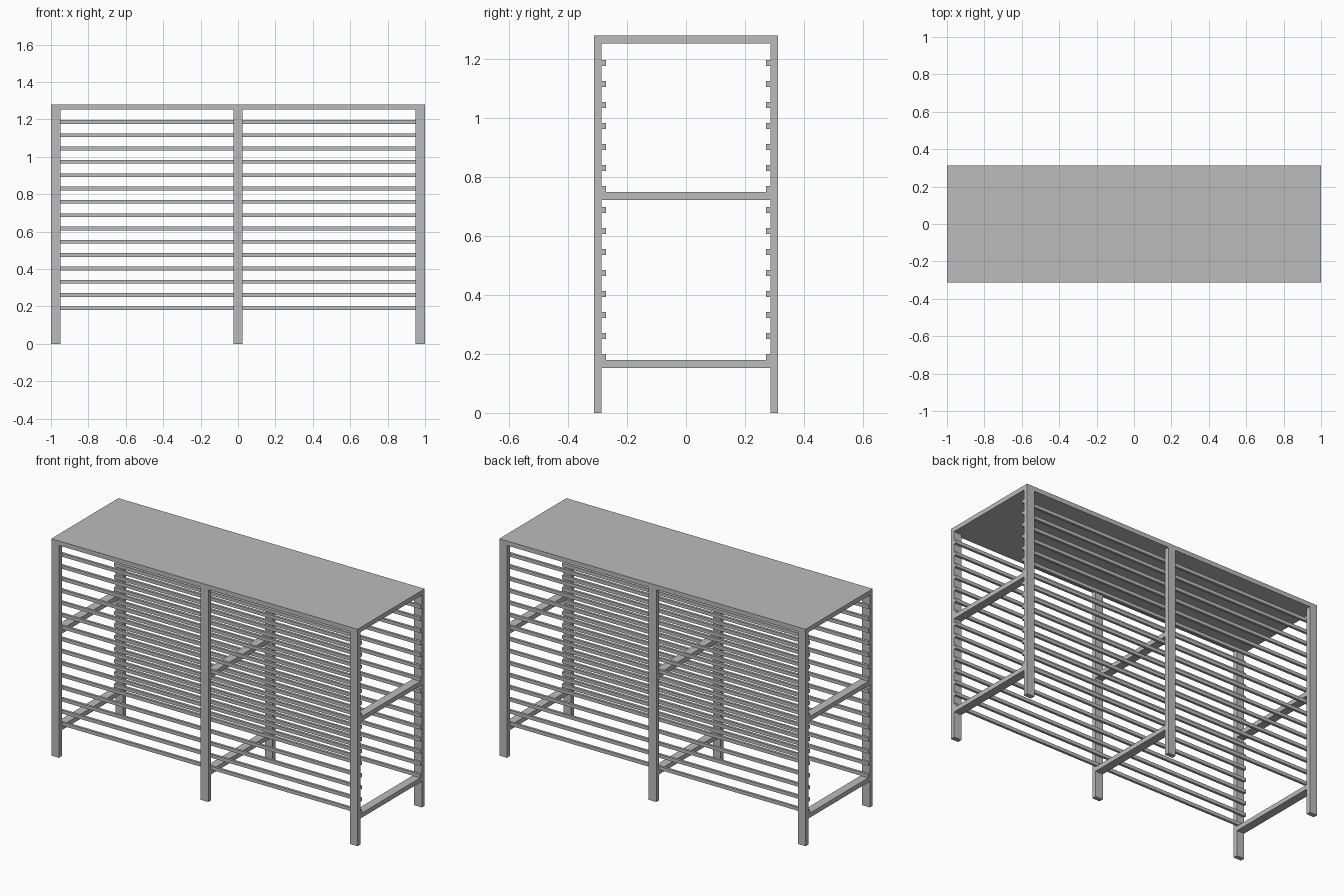
import bpy

cube = bpy.data.objects.get("Cube")
if cube:
    bpy.data.objects.remove(cube, do_unlink=True)

GREY = (0.5, 0.5, 0.5, 1)
grey = bpy.data.materials.new("plain grey")
grey.use_nodes = True
grey.diffuse_color = GREY
grey.node_tree.nodes["Principled BSDF"].inputs["Base Color"].default_value = GREY


def box(name, low, high):
    """Add a box that spans two opposite corners."""
    bpy.ops.mesh.primitive_cube_add(size=1)
    ob = bpy.context.object
    ob.name = name
    ob.location = [(a + b) / 2 for a, b in zip(low, high)]
    ob.scale = [abs(b - a) for a, b in zip(low, high)]
    bpy.ops.object.transform_apply(location=True, rotation=False, scale=True)
    ob.data.materials.append(grey)
    return ob


HALF_LENGTH, HALF_DEPTH = 1.0, 0.313
POST_WIDTH, BOARD = 0.05, 0.027
TOP = 1.28
INNER = HALF_DEPTH - BOARD           # inside face of the posts
SLAT_HEIGHT, SLAT_DEPTH = 0.02, 0.0145
SLAT_COUNT, SLAT_START, SLAT_STEP = 15, 0.18, 0.0712

# Solid top board
box("top_board", (-HALF_LENGTH, -HALF_DEPTH, TOP - BOARD),
    (HALF_LENGTH, HALF_DEPTH, TOP))

# Three frames: a front and back post joined by two cross rails
outer = HALF_LENGTH - POST_WIDTH / 2
for place, x in (("right", -outer), ("middle", 0), ("left", outer)):
    x0, x1 = x - POST_WIDTH / 2, x + POST_WIDTH / 2
    for side, s in (("front", -1), ("back", 1)):
        box(f"{place}_{side}_post", (x0, s * INNER, 0),
            (x1, s * HALF_DEPTH, TOP - BOARD))
    for level, slat in (("lower", 0), ("upper", 8)):
        z = SLAT_START + slat * SLAT_STEP
        box(f"{place}_{level}_rail", (x0, -INNER, z - BOARD), (x1, INNER, z))

# Long slats fixed to the inside of the posts
for side, s in (("front", -1), ("back", 1)):
    for i in range(SLAT_COUNT):
        z = SLAT_START + i * SLAT_STEP
        box(f"{side}_slat_{i + 1}", (-HALF_LENGTH, s * (INNER - SLAT_DEPTH), z),
            (HALF_LENGTH, s * INNER, z + SLAT_HEIGHT))
